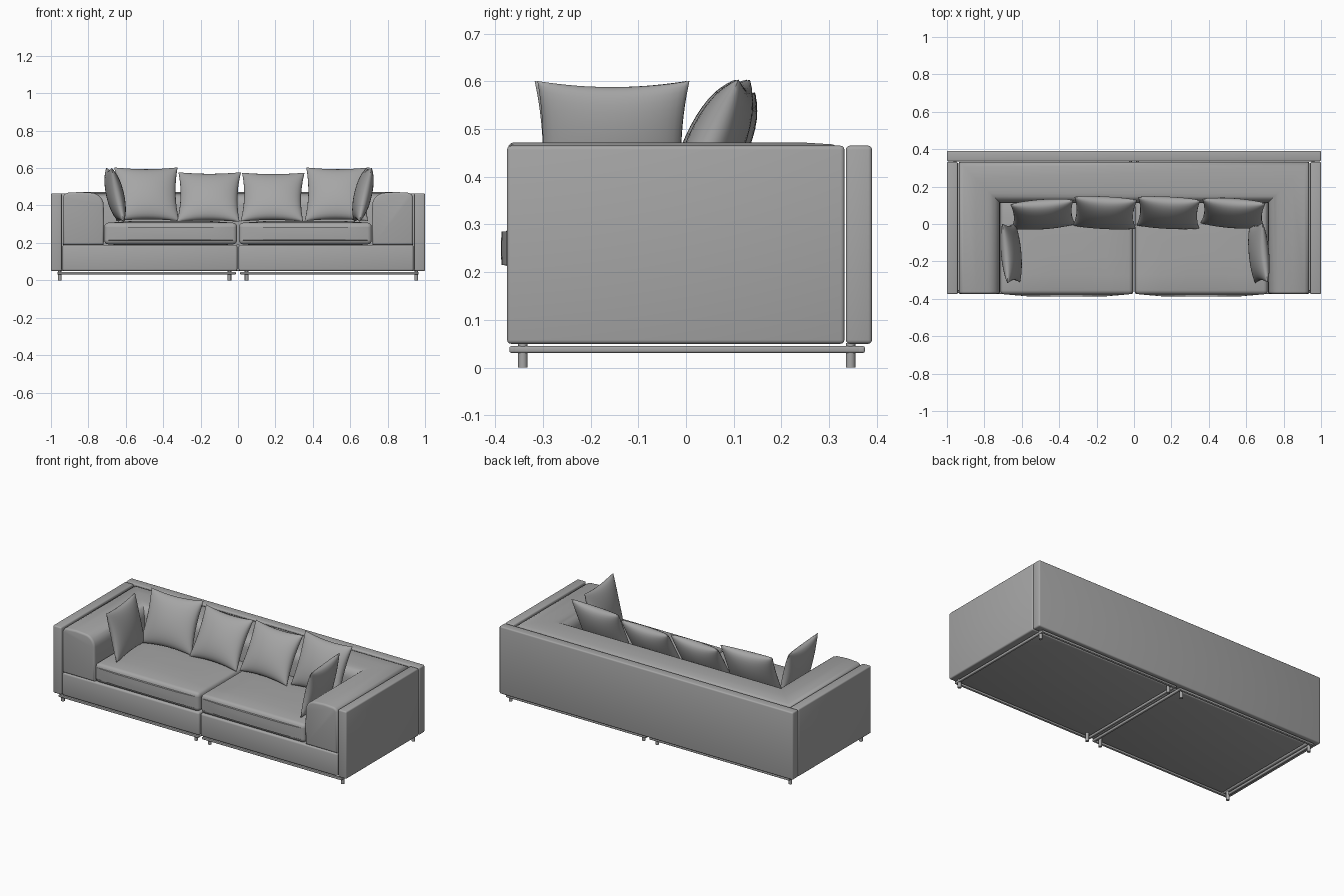
import bpy, bmesh
from math import radians, sin, cos, pi
from mathutils import Vector, Euler

cube = bpy.data.objects.get("Cube")
if cube:
    bpy.data.objects.remove(cube)

GREY = (0.38, 0.38, 0.38, 1)
fabric = bpy.data.materials.new("grey_fabric")
fabric.diffuse_color = GREY
fabric.use_nodes = True
fabric.node_tree.nodes["Principled BSDF"].inputs["Base Color"].default_value = GREY


def finish(bm, name):
    bmesh.ops.recalc_face_normals(bm, faces=bm.faces)
    mesh = bpy.data.meshes.new(name)
    bm.to_mesh(mesh)
    bm.free()
    mesh.materials.append(fabric)
    obj = bpy.data.objects.new(name, mesh)
    bpy.context.collection.objects.link(obj)
    bpy.ops.object.select_all(action='DESELECT')
    obj.select_set(True)
    bpy.context.view_layer.objects.active = obj
    bpy.ops.object.shade_smooth_by_angle(angle=radians(40))
    return obj


def round_edges(bm, radius, segments=3):
    sharp = [e for e in bm.edges if len(e.link_faces) == 2
             and e.calc_face_angle(0) > radians(60)]
    bmesh.ops.bevel(bm, geom=sharp, offset=radius, segments=segments,
                    profile=0.5, affect='EDGES', clamp_overlap=True)


def soft_box(name, low, high, radius, cuts=0, bulge=(0, 0, 0)):
    """Rounded box; each face can swell outward by the bulge of its axis."""
    bm = bmesh.new()
    bmesh.ops.create_cube(bm, size=2)
    if cuts:
        bmesh.ops.subdivide_edges(bm, edges=bm.edges[:], cuts=cuts, use_grid_fill=True)
    low, high = Vector(low), Vector(high)
    mid, half = (low + high) / 2, (high - low) / 2
    for v in bm.verts:
        c = v.co.copy()
        for i in range(3):
            a, b = c[(i + 1) % 3], c[(i + 2) % 3]
            swell = bulge[i] * (1 - a ** 4) * (1 - b ** 4)
            v.co[i] = mid[i] + c[i] * (half[i] + swell)
    round_edges(bm, radius)
    return finish(bm, name)


def pillow(name, centre, width, height, lean, yaw, puff=0.058, n=18):
    """Two puffed sheets joined at a pinched seam with pointed corners."""
    bm = bmesh.new()
    turn = Euler((radians(-lean), 0, radians(yaw))).to_matrix()
    for side in (-1, 1):
        grid = bmesh.ops.create_grid(bm, x_segments=n, y_segments=n, size=1)
        for v in grid["verts"]:
            # crowd the rows towards the seam
            u, w = sin(v.co.x * pi / 2), sin(v.co.y * pi / 2)
            fill = max(0, (1 - u * u) * (1 - w * w))
            x = u * width / 2 * (1 - 0.09 * (1 - w * w))
            z = w * height / 2 * (1 - 0.09 * (1 - u * u))
            v.co = Vector(centre) + turn @ Vector((x, side * puff * fill ** 0.45, z))
    bmesh.ops.remove_doubles(bm, verts=bm.verts, dist=0.0008)
    return finish(bm, name)


# Outer shell: back panel and side panels
soft_box("back_panel", (-1, 0.335, 0.05), (1, 0.39, 0.465), 0.008)
for side, label in ((-1, "right"), (1, "left")):
    def span(a, b):
        return sorted((side * a, side * b))

    x0, x1 = span(0.942, 1)
    soft_box(label + "_side_panel", (x0, -0.375, 0.05), (x1, 0.332, 0.465), 0.008)

    # Base and seat cushion of each half
    x0, x1 = span(0.004, 0.938)
    soft_box(label + "_base", (x0, -0.374, 0.05), (x1, 0.332, 0.19), 0.01)
    x0, x1 = span(0.005, 0.715)
    soft_box(label + "_seat_cushion", (x0, -0.376, 0.192), (x1, 0.14, 0.308),
             0.022, cuts=4, bulge=(0, 0.012, 0.01))

    # Thin metal frame under each half
    for y in (-0.362, 0.367):
        x0, x1 = span(0.012, 0.965)
        soft_box(label + "_frame_rail", (x0, y - 0.008, 0.031), (x1, y + 0.008, 0.045), 0.004)
    for x in (0.02, 0.957):
        x0, x1 = span(x - 0.008, x + 0.008)
        soft_box(label + "_frame_bar", (x0, -0.362, 0.031), (x1, 0.367, 0.045), 0.004)

    # Round feet
    for x in (0.046, 0.953):
        for y in (-0.342, 0.345):
            bm = bmesh.new()
            bmesh.ops.create_cone(bm, cap_ends=True, segments=16, radius1=0.01,
                                  radius2=0.01, depth=0.052)
            bmesh.ops.translate(bm, verts=bm.verts, vec=(side * x, y, 0.026))
            finish(bm, label + "_foot")

# Arm and back padding: one rounded profile swept round three sides
profile = [(0, 0.19), (0, 0.445), (0.008, 0.46), (0.025, 0.468), (0.09, 0.472),
           (0.15, 0.468)]
for i in range(1, 7):
    a = i / 6 * pi / 2
    profile.append((0.15 + 0.068 * sin(a), 0.4 + 0.068 * cos(a)))
profile.append((0.22, 0.3))
profile.append((0.218, 0.19))
bm = bmesh.new()
stations = []
for sx, front in ((1, True), (1, False), (-1, False), (-1, True)):
    stations.append([bm.verts.new((sx * (0.936 - d), -0.373 if front else 0.332 - d, z))
                     for d, z in profile])
count = len(profile)
for a, b in zip(stations, stations[1:]):
    for i in range(count):
        j = (i + 1) % count
        bm.faces.new((a[i], a[j], b[j], b[i]))
caps = [bm.faces.new(stations[0]), bm.faces.new(stations[-1])]
bmesh.ops.recalc_face_normals(bm, faces=bm.faces)
rim = [e for f in caps for e in f.edges]
bmesh.ops.bevel(bm, geom=rim, offset=0.012, segments=3, profile=0.5,
                affect='EDGES', clamp_overlap=True)
finish(bm, "arm_and_back_padding")

# Loose pillows: four along the back, one against each arm
pillow("back_pillow_1", (-0.488, 0.052, 0.46), 0.34, 0.315, 24, 4)
pillow("back_pillow_2", (-0.155, 0.06, 0.445), 0.335, 0.305, 30, -3)
pillow("back_pillow_3", (0.185, 0.06, 0.445), 0.335, 0.3, 30, -3)
pillow("back_pillow_4", (0.53, 0.058, 0.46), 0.34, 0.315, 24, -4)
pillow("right_arm_pillow", (-0.657, -0.155, 0.457), 0.32, 0.295, 13, 95, puff=0.046)
pillow("left_arm_pillow", (0.668, -0.155, 0.457), 0.32, 0.295, 13, -85, puff=0.046)
